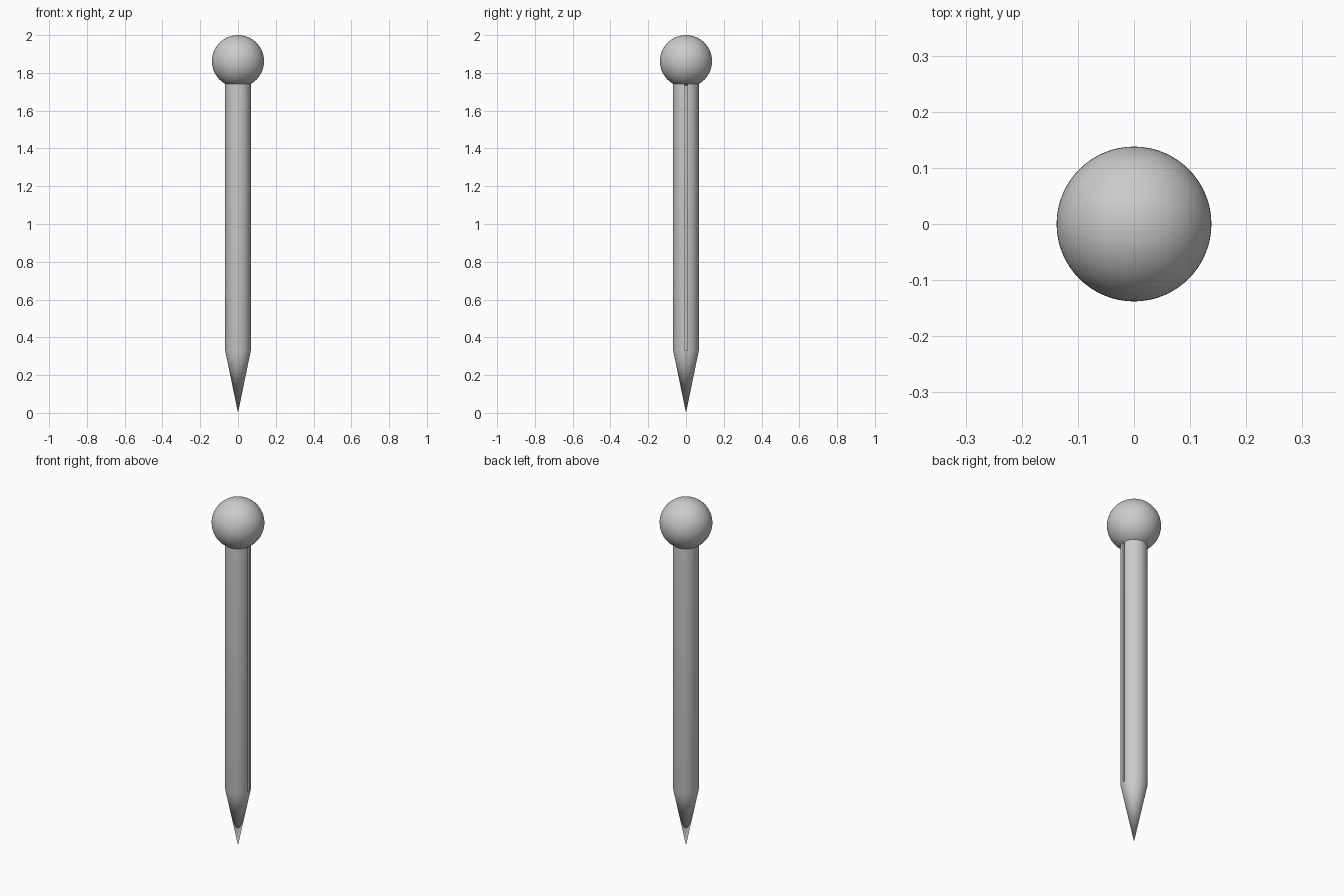
import bpy, bmesh, math
from mathutils import Matrix

if "Cube" in bpy.data.objects:
    bpy.data.objects.remove(bpy.data.objects["Cube"])

SHAFT_R, HEAD_R = 0.068, 0.138
SHOULDER_Z, HEAD_Z = 0.33, 2 - HEAD_R
NECK_Z = HEAD_Z - math.sqrt(HEAD_R ** 2 - SHAFT_R ** 2)

# Single grey metal
grey = bpy.data.materials.new("grey metal")
grey.use_nodes = True
colour = (0.6, 0.6, 0.6, 1)
grey.diffuse_color = colour
grey.node_tree.nodes["Principled BSDF"].inputs["Base Color"].default_value = colour


def add_part(name, bm):
    bmesh.ops.recalc_face_normals(bm, faces=bm.faces)
    mesh = bpy.data.meshes.new(name)
    bm.to_mesh(mesh)
    bm.free()
    obj = bpy.data.objects.new(name, mesh)
    bpy.context.collection.objects.link(obj)
    mesh.materials.append(grey)
    return obj


def shade(obj):
    bpy.ops.object.select_all(action="DESELECT")
    obj.select_set(True)
    bpy.context.view_layer.objects.active = obj
    bpy.ops.object.shade_smooth_by_angle(angle=math.radians(30))


# Round head
bm = bmesh.new()
bmesh.ops.create_uvsphere(bm, u_segments=64, v_segments=32, radius=HEAD_R,
                          matrix=Matrix.Translation((0, 0, HEAD_Z)))
shade(add_part("ball_head", bm))

# Shaft with a conical point, turned around the z axis
bm = bmesh.new()
profile = [(0, 0), (SHAFT_R, SHOULDER_Z), (SHAFT_R, NECK_Z + 0.01), (0, NECK_Z + 0.01)]
verts = [bm.verts.new((r, 0, z)) for r, z in profile]
edges = [bm.edges.new(pair) for pair in zip(verts, verts[1:])]
bmesh.ops.spin(bm, geom=verts + edges, axis=(0, 0, 1), cent=(0, 0, 0),
               angle=math.tau, steps=64, use_merge=True)
bmesh.ops.remove_doubles(bm, verts=bm.verts, dist=1e-5)
shaft = add_part("pointed_shaft", bm)

# Narrow lengthwise groove cut into the +x side
bm = bmesh.new()
depth, width, top = 0.02, 0.014, NECK_Z - 0.004
size = Matrix.Diagonal((depth * 2, width, top - SHOULDER_Z, 1))
place = Matrix.Translation((SHAFT_R, 0, (top + SHOULDER_Z) / 2))
bmesh.ops.create_cube(bm, size=1, matrix=place @ size)
cutter = add_part("groove_cutter", bm)
cutter.hide_render = True
cutter.display_type = "WIRE"

groove = shaft.modifiers.new("groove", "BOOLEAN")
groove.operation = "DIFFERENCE"
groove.solver = "EXACT"
groove.object = cutter
bpy.context.view_layer.objects.active = shaft
shaft.select_set(True)
bpy.ops.object.modifier_apply(modifier=groove.name)
bpy.data.objects.remove(cutter)
shade(shaft)
